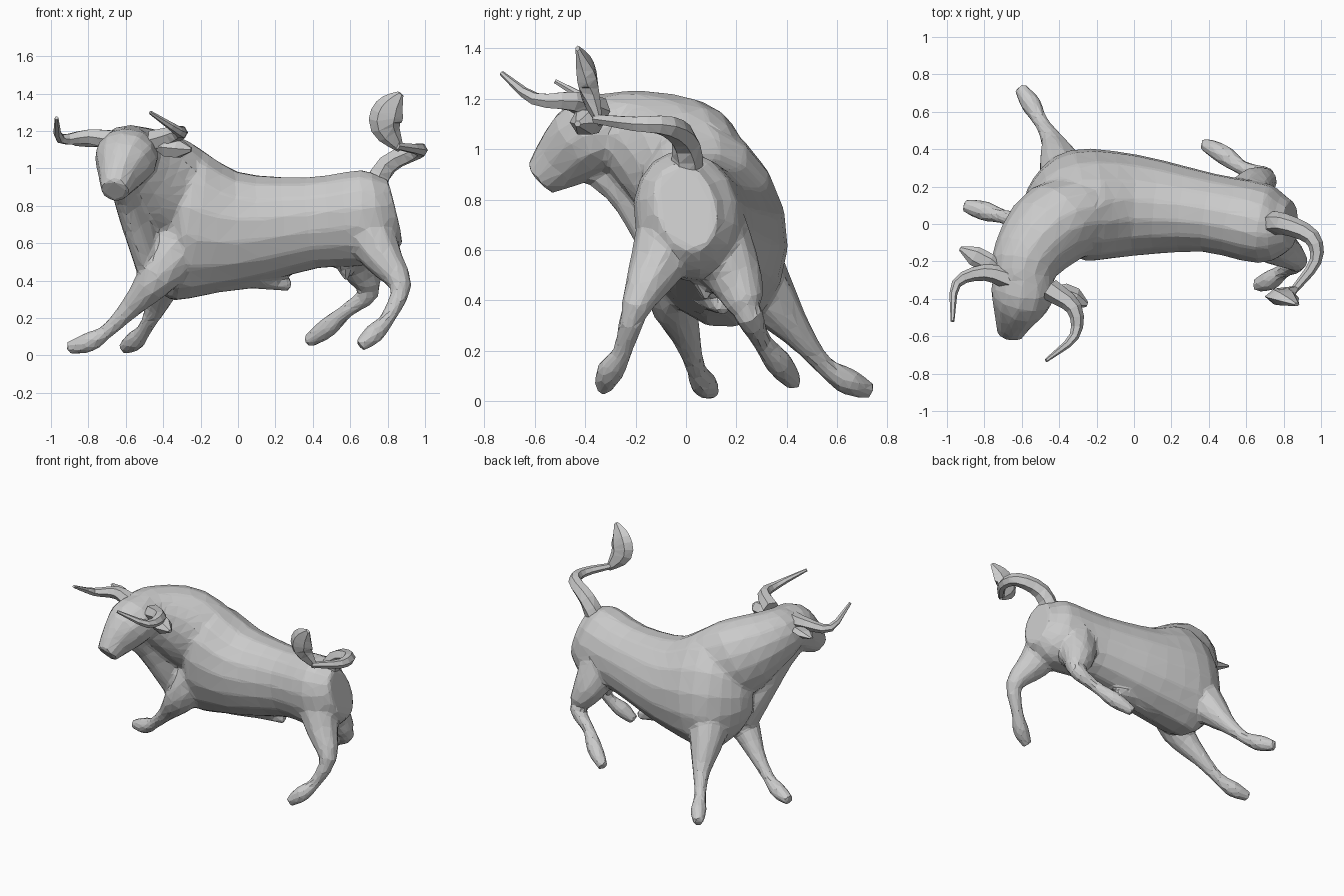
import bpy, bmesh, math
from mathutils import Vector

cube = bpy.data.objects.get("Cube")
if cube:
    bpy.data.objects.remove(cube, do_unlink=True)

shade = (.6, .6, .6, 1)
grey = bpy.data.materials.new("stone grey")
grey.use_nodes = True
grey.diffuse_color = shade
grey.node_tree.nodes["Principled BSDF"].inputs["Base Color"].default_value = shade


def spline(points, steps=3):
    """Smooth curve through points of any number of coordinates."""
    knots = [Vector(p) for p in points]
    knots = [knots[0] * 2 - knots[1]] + knots + [knots[-1] * 2 - knots[-2]]
    curve = []
    for a, b, c, d in zip(knots, knots[1:], knots[2:], knots[3:]):
        for step in range(steps):
            t = step / steps
            leave, arrive = (c - a) / 2, (d - b) / 2
            bend = (c - b) * 3 - leave * 2 - arrive
            twist = (b - c) * 2 + leave + arrive
            curve.append(b + leave * t + bend * t * t + twist * t * t * t)
    return curve + [knots[-2]]


def with_radius(path, radius, flatness=1):
    """Give each path point a half width and half height from a rule."""
    last = len(path) - 1
    return [(*p, radius(i / last), radius(i / last) * flatness) for i, p in enumerate(path)]


def loft(bm, rings, sides, hint=(0, 0, 1)):
    """Skin elliptical rings (x, y, z, half width, half height) along a path."""
    centres = [Vector(ring[:3]) for ring in rings]
    loops = []
    for i, ring in enumerate(rings):
        ahead = centres[min(i + 1, len(rings) - 1)]
        tangent = (ahead - centres[max(i - 1, 0)]).normalized()
        side = tangent.cross(Vector(hint)).normalized()
        up = side.cross(tangent)
        angles = [math.tau * k / sides for k in range(sides)]
        loops.append([bm.verts.new(centres[i] + side * ring[3] * math.cos(a) + up * ring[4] * math.sin(a))
                      for a in angles])
    for near, far in zip(loops, loops[1:]):
        for k in range(sides):
            bm.faces.new((near[k - 1], near[k], far[k], far[k - 1]))
    bm.faces.new(loops[0])
    bm.faces.new(loops[-1])


def finish(name, bm):
    bmesh.ops.recalc_face_normals(bm, faces=bm.faces)
    bmesh.ops.triangulate(bm, faces=bm.faces)
    mesh = bpy.data.meshes.new(name)
    bm.to_mesh(mesh)
    bm.free()
    mesh.materials.append(grey)
    obj = bpy.data.objects.new(name, mesh)
    bpy.context.collection.objects.link(obj)
    return obj


def part(name, rings, hint=(0, 0, 1)):
    bm = bmesh.new()
    loft(bm, rings, 6, hint)
    return finish(name, bm)


def taper(start, end):
    return lambda t: start + (end - start) * t


def leaf(width):
    return lambda t: width * (.2 + .8 * math.sin(math.pi * t))


# Barrel of the trunk, rump to breast, leaning over towards the front
trunk = [(.84, 0, .77, .12, .18), (.7, 0, .74, .21, .26), (.4, .06, .71, .21, .25), (0, .1, .67, .27, .32),
         (-.3, .1, .7, .29, .42), (-.45, .06, .7, .2, .31), (-.54, 0, .7, .08, .14)]

# Thick neck rising out of the shoulders and turning
neck = [(-.15, .1, .75, .18, .26), (-.42, 0, .93, .23, .27), (-.57, -.18, 1.04, .19, .2), (-.6, -.32, 1.08, .16, .15)]

# Lowered head ending in a blunt muzzle
head = [(-.58, -.25, 1.1, .15, .13), (-.6, -.38, 1.05, .17, .16),
        (-.64, -.5, .95, .11, .12), (-.66, -.58, .88, .075, .075)]

# Legs from shoulder or hip to hoof, all sharing one run of thicknesses
leg_thickness = (.16, .11, .06, .04, .055, .035)
front_right_leg = [(-.3, 0, .6), (-.43, -.05, .42), (-.57, 0, .26), (-.7, .04, .13), (-.8, .07, .07), (-.91, .1, .04)]
front_left_leg = [(-.35, .2, .6), (-.4, .34, .4), (-.44, .45, .26), (-.5, .55, .14), (-.55, .64, .08), (-.61, .73, .04)]
hind_right_leg = [(.68, -.04, .7), (.77, -.12, .53), (.87, -.2, .37), (.8, -.25, .2), (.73, -.3, .12), (.65, -.33, .05)]
hind_left_leg = [(.6, .1, .65), (.65, .2, .48), (.7, .25, .34), (.58, .3, .24), (.48, .37, .15), (.37, .43, .07)]

# Dewlap, pointed belly fold and the pouch between the hind legs
dewlap = spline([(-.63, -.36, .95), (-.58, -.2, .82), (-.45, 0, .47)])
belly = [(-.1, .1, .45), (.1, .1, .43), (.28, .15, .37)]
pouch = [(.55, .05, .6), (.57, .07, .5), (.58, .08, .4)]

bm = bmesh.new()
loft(bm, spline(trunk), 16, (0, -.25, 1))
loft(bm, spline(neck), 16)
loft(bm, spline(head), 12)
for leg in (front_right_leg, front_left_leg, hind_right_leg, hind_left_leg):
    loft(bm, spline([(*p, r, r) for p, r in zip(leg, leg_thickness)]), 10)
loft(bm, with_radius(dewlap, taper(.06, .08), 1.5), 10)
loft(bm, with_radius(belly, taper(.12, .03)), 10)
loft(bm, with_radius(pouch, leaf(.06)), 10)
body = finish("body", bm)

# Fuse the parts, then facet them
fuse = body.modifiers.new("fuse", 'REMESH')
fuse.mode = 'VOXEL'
fuse.voxel_size = .014
blend = body.modifiers.new("blend", 'SMOOTH')
blend.iterations = 6
facet = body.modifiers.new("facet", 'DECIMATE')
facet.ratio = .05
bpy.context.view_layer.objects.active = body
body.select_set(True)
for modifier in ("fuse", "blend", "facet"):
    bpy.ops.object.modifier_apply(modifier=modifier)
for face in body.data.polygons:
    face.use_smooth = False

# Horns sweep outwards, then forwards and up
right_horn = [(-.65, -.3, 1.15), (-.8, -.26, 1.17), (-.95, -.32, 1.16), (-.97, -.52, 1.27)]
left_horn = [(-.45, -.35, 1.15), (-.32, -.45, 1.19), (-.32, -.6, 1.2), (-.47, -.73, 1.3)]
part("right_horn", with_radius(spline(right_horn), taper(.06, .01)))
part("left_horn", with_radius(spline(left_horn), taper(.06, .01)))

# Ears, flat and leaf shaped
right_ear = [(-.7, -.25, 1.13), (-.93, -.13, 1.15)]
left_ear = [(-.45, -.35, 1.12), (-.25, -.43, 1.1)]
part("right_ear", with_radius(spline(right_ear), leaf(.06), .5))
part("left_ear", with_radius(spline(left_ear), leaf(.07), .9))

# Tail arcs round to a raised tuft
tail = [(.7, 0, .85), (.8, 0, 1.02), (.95, -.07, 1.09), (.97, -.2, 1.1), (.85, -.36, 1.12)]
part("tail", with_radius(spline(tail), taper(.07, .02)))
tuft = [(.87, -.34, 1.1), (.79, -.38, 1.22), (.81, -.4, 1.32), (.87, -.43, 1.4)]
part("tail_tuft", with_radius(spline(tuft), leaf(.09), .5), (0, 1, 0))
